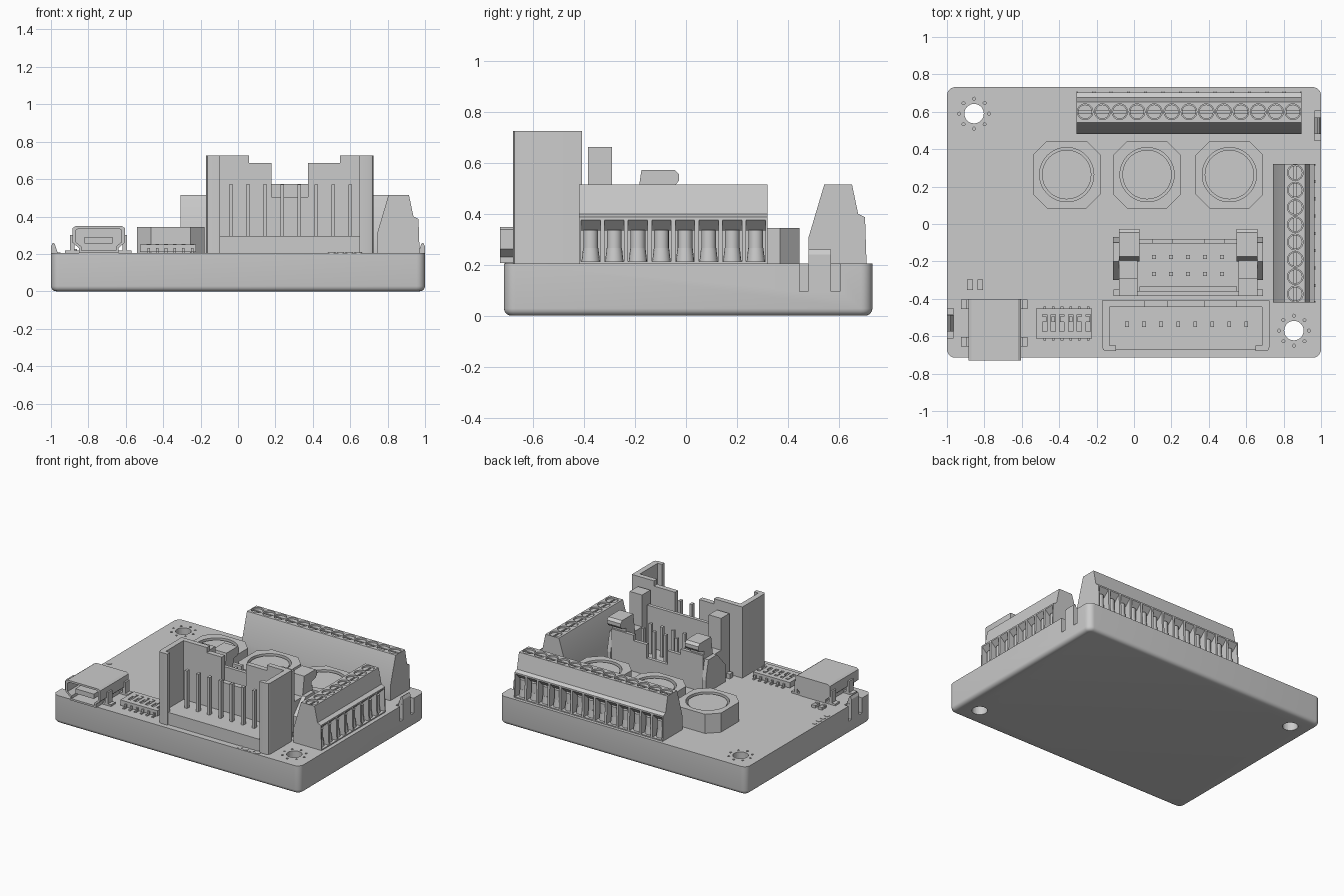
import bpy, bmesh, math
from mathutils import Matrix, Vector

if "Cube" in bpy.data.objects:
    bpy.data.objects.remove(bpy.data.objects["Cube"])

TOP = 0.205  # board surface height


def prism(bm, pts, a, b, axis='z'):
    """Extrude a 2D outline from a to b along an axis."""
    def place(u, v, t):
        return {'x': (t, u, v), 'y': (u, t, v), 'z': (u, v, t)}[axis]
    lo = [bm.verts.new(place(u, v, a)) for u, v in pts]
    hi = [bm.verts.new(place(u, v, b)) for u, v in pts]
    n = len(pts)
    fs = [bm.faces.new(lo), bm.faces.new(hi)]
    fs += [bm.faces.new((lo[i], lo[(i + 1) % n], hi[(i + 1) % n], hi[i])) for i in range(n)]
    bmesh.ops.recalc_face_normals(bm, faces=fs)


def box(bm, x0, x1, y0, y1, z0, z1):
    prism(bm, [(x0, y0), (x1, y0), (x1, y1), (x0, y1)], z0, z1)


def cyl(bm, x, y, r, z0, z1, n=32, r2=None):
    m = Matrix.Translation((x, y, (z0 + z1) / 2))
    bmesh.ops.create_cone(bm, cap_ends=True, segments=n, radius1=r,
                          radius2=r if r2 is None else r2, depth=z1 - z0, matrix=m)


def finish(bm, name, smooth=True):
    me = bpy.data.meshes.new(name)
    bm.to_mesh(me)
    bm.free()
    ob = bpy.data.objects.new(name, me)
    bpy.context.collection.objects.link(ob)
    if smooth:
        bpy.ops.object.select_all(action='DESELECT')
        ob.select_set(True)
        bpy.context.view_layer.objects.active = ob
        bpy.ops.object.shade_smooth_by_angle(angle=math.radians(30))
    return ob


def cut(ob, bm):
    tool = finish(bm, 'cutter', False)
    tool.hide_render = True
    mod = ob.modifiers.new('cut', 'BOOLEAN')
    mod.operation, mod.solver, mod.object = 'DIFFERENCE', 'EXACT', tool
    bpy.context.view_layer.objects.active = ob
    bpy.ops.object.modifier_apply(modifier=mod.name)
    bpy.data.objects.remove(tool)


def rounded(x0, x1, y0, y1, r, n=6):
    pts = []
    for k, (cx, cy) in enumerate([(x1 - r, y1 - r), (x0 + r, y1 - r), (x0 + r, y0 + r), (x1 - r, y0 + r)]):
        for i in range(n + 1):
            a = math.pi / 2 * (k + i / n)
            pts.append((cx + r * math.cos(a), cy + r * math.sin(a)))
    return pts


# Tray base with rounded lower edge, mounting holes and clip slots
HOLES = [(-0.855, 0.59), (0.855, -0.57)]
CLIPS = [(-1, -0.53), (1, 0.525)]
bm = bmesh.new()
prism(bm, rounded(-1, 1, -0.715, 0.732, 0.045), 0, TOP)
low = [e for e in bm.edges if all(v.co.z < 0.001 for v in e.verts)]
bmesh.ops.bevel(bm, geom=low, offset=0.028, segments=4, profile=0.5, affect='EDGES')
base = finish(bm, 'base_tray')
bm = bmesh.new()
for x, y in HOLES:
    cyl(bm, x, y, 0.052, -0.1, 0.4)
    for i in range(8):  # small vias round each hole
        a = math.tau * i / 8
        cyl(bm, x + 0.08 * math.cos(a), y + 0.08 * math.sin(a), 0.008, 0.17, 0.3, 10)
for s, y in CLIPS:
    for d in (-0.062, 0.062):
        xs = sorted((s * 0.965, s * 1.05))
        box(bm, *xs, y + d - 0.017, y + d + 0.017, 0.095, 0.3)
cut(base, bm)

# Retaining clips
bm = bmesh.new()
for s, y in CLIPS:
    prism(bm, [(s, 0.15), (s, 0.24), (s * 0.99, 0.26), (s * 0.98, 0.255), (s * 0.965, 0.21), (s * 0.975, 0.15)],
          y - 0.044, y + 0.044, 'y')
finish(bm, 'side_clips', False)


# Screw terminal blocks, wire openings on local +y
def terminal(name, poles, loc, rot):
    p = 0.0926
    half = poles * p / 2
    xs = [-half + p * (i + 0.5) for i in range(poles)]
    bm = bmesh.new()
    prism(bm, [(-0.118, TOP), (-0.118, 0.31), (-0.057, 0.515), (0.052, 0.515), (0.076, 0.40),
               (0.103, 0.387), (0.109, TOP)], -half, half, 'x')
    body = finish(bm, name + '_housing')
    bm = bmesh.new()
    for x in xs:
        prism(bm, [(0.14, 0.385), (0.14, 0.212), (0.03, 0.212), (0.03, 0.335), (0.06, 0.335), (0.105, 0.378)],
              x - 0.038, x + 0.038, 'x')
        cyl(bm, x, 0, 0.042, 0.46, 0.6, 24)
    cut(body, bm)
    bm = bmesh.new()
    for x in xs:
        cyl(bm, x, 0, 0.038, 0.45, 0.505, 24)
    screws = finish(bm, name + '_screws')
    bm = bmesh.new()
    for x in xs:
        box(bm, x - 0.05, x + 0.05, -0.006, 0.006, 0.49, 0.55)
    cut(screws, bm)
    bm = bmesh.new()
    for x in xs:
        cyl(bm, x, 0.055, 0.029, 0.265, 0.336, 16)
        cyl(bm, x, 0.055, 0.037, 0.205, 0.265, 16, 0.03)
    clamps = finish(bm, name + '_clamps')
    for o in (body, screws, clamps):
        o.location = loc
        o.rotation_euler.z = rot


terminal('rear_terminal', 13, (0.294, 0.6, 0), 0)
terminal('right_terminal', 8, (0.862, -0.05, 0), -math.pi / 2)

# Three power inductors with sunken round cores
for i, x in enumerate((-0.36, 0.07, 0.51)):
    a, b = 0.181, 0.105
    bm = bmesh.new()
    prism(bm, [(x + u, 0.264 + v) for u, v in
               [(a, -b), (a, b), (b, a), (-b, a), (-a, b), (-a, -b), (-b, -a), (b, -a)]], TOP, 0.345)
    shell = finish(bm, f'inductor_shell_{i + 1}', False)
    bm = bmesh.new()
    cyl(bm, x, 0.264, 0.145, 0.28, 0.4, 48)
    cut(shell, bm)
    bm = bmesh.new()
    cyl(bm, x, 0.264, 0.132, 0.27, 0.335, 48)
    finish(bm, f'inductor_core_{i + 1}')

# Tall front connector: open-fronted shroud, stepped back wall, floor and pins
bm = bmesh.new()
half = [(0.373, -0.68), (0.425, -0.68), (0.441, -0.674), (0.4475, -0.658), (0.4475, -0.408)]
inner = [(0.407, -0.445), (0.407, -0.65), (0.373, -0.65)]
right = [(0.277 + u, v) for u, v in half]
left = [(0.277 - u, v) for u, v in reversed(half)]
prism(bm, right + left + [(0.277 - u, v) for u, v in reversed(inner)] +
      [(0.277 + u, v) for u, v in inner], TOP, 0.725)
shroud = finish(bm, 'front_connector_shroud')
bm = bmesh.new()
prism(bm, [(0.06, 0.8), (0.06, 0.687), (0.18, 0.687), (0.18, 0.505), (0.375, 0.505), (0.375, 0.687),
           (0.545, 0.687), (0.545, 0.8)], -0.5, -0.38, 'y')
cut(shroud, bm)
bm = bmesh.new()
box(bm, -0.14, 0.695, -0.67, -0.43, TOP, 0.295)
finish(bm, 'front_connector_floor', False)
bm = bmesh.new()
for i in range(8):
    x = -0.037 + 0.091 * i
    box(bm, x - 0.01, x + 0.01, -0.55, -0.52, 0.28, 0.57)
finish(bm, 'front_connector_pins', False)

# Latched ribbon header behind it
bm = bmesh.new()
box(bm, -0.08, 0.66, -0.36, -0.08, TOP, 0.27)
box(bm, -0.11, 0.69, -0.385, -0.35, TOP, 0.24)
prism(bm, [(-0.08, TOP), (0.66, TOP), (0.66, 0.47), (0.48, 0.47), (0.48, 0.43), (0.375, 0.43), (0.375, 0.33),
           (0.205, 0.33), (0.205, 0.43), (0.1, 0.43), (0.1, 0.47), (-0.08, 0.47)], -0.105, -0.08, 'y')
box(bm, 0.03, 0.55, -0.36, -0.335, TOP, 0.575)
for s in (-1, 1):
    e = 0.289 + s * 0.37
    box(bm, *sorted((e, e - s * 0.1)), -0.36, -0.08, TOP, 0.43)
    box(bm, *sorted((e, e - s * 0.1)), -0.385, -0.29, TOP, 0.663)
    # swinging latch with rounded hook
    prism(bm, [(-0.2, 0.4), (-0.175, 0.572), (-0.045, 0.572), (-0.027, 0.555), (-0.027, 0.53), (-0.045, 0.51),
               (-0.09, 0.5), (-0.1, 0.4)], *sorted((e, e - s * 0.11)), 'x')
    prism(bm, [(-0.3, TOP), (-0.3, 0.33), (-0.2, 0.44), (-0.1, 0.44), (-0.07, 0.3), (-0.07, TOP)],
          *sorted((e, e + s * 0.03)), 'x')
finish(bm, 'ribbon_header_shell', False)
bm = bmesh.new()
for i in range(5):
    for y in (-0.177, -0.267):
        x = 0.107 + 0.091 * i
        box(bm, x - 0.011, x + 0.011, y - 0.011, y + 0.011, 0.26, 0.49)
finish(bm, 'ribbon_header_pins', False)

# Small data socket at the front left edge
def socket_outline(k):
    pts = [(0.14, 0.062), (0.125, 0.072), (-0.125, 0.072), (-0.14, 0.062), (-0.14, -0.015), (-0.105, -0.045),
           (-0.105, -0.07), (0.105, -0.07), (0.105, -0.045), (0.14, -0.015)]
    return [(-0.745 + u * k, 0.276 + v * (k - (1 - k) * 0.6)) for u, v in pts]


bm = bmesh.new()
prism(bm, socket_outline(1), -0.73, -0.4, 'y')
usb = finish(bm, 'data_socket_shell', False)
bm = bmesh.new()
prism(bm, socket_outline(0.88), -0.8, -0.5, 'y')
cut(usb, bm)
bm = bmesh.new()
box(bm, -0.82, -0.67, -0.71, -0.45, 0.255, 0.29)
for y in (-0.63, -0.43):
    box(bm, -0.925, -0.57, y - 0.025, y + 0.025, TOP, 0.218)
    for x in (-0.885, -0.605):
        box(bm, x - 0.012, x + 0.012, y - 0.025, y + 0.025, TOP, 0.3)
finish(bm, 'data_socket_tongue_and_tabs', False)

# Six-way switch with bent legs and sliders
bm = bmesh.new()
box(bm, -0.524, -0.225, -0.612, -0.452, 0.21, 0.25)
switch = finish(bm, 'slide_switch_body', False)
bm, parts = bmesh.new(), bmesh.new()
for i in range(6):
    x = -0.478 + 0.0465 * i
    box(bm, x - 0.012, x + 0.012, -0.575, -0.485, 0.238, 0.3)
    box(parts, x - 0.01, x + 0.01, -0.525, -0.495, 0.23, 0.254)
    box(parts, x - 0.007, x + 0.007, -0.64, -0.428, TOP, 0.213)
    box(parts, x - 0.007, x + 0.007, -0.622, -0.442, TOP, 0.232)
cut(switch, bm)
finish(parts, 'slide_switch_legs', False)

# Two chip resistors and the edge marker dots
bm = bmesh.new()
for x in (-0.877, -0.822):
    box(bm, x - 0.014, x + 0.014, -0.35, -0.3, TOP, 0.222)
    for y in (-0.344, -0.306):
        box(bm, x - 0.016, x + 0.016, y - 0.008, y + 0.008, TOP, 0.225)
finish(bm, 'chip_resistors', False)
bm = bmesh.new()
for i in range(4):
    cyl(bm, -0.968, -0.25 + 0.048 * i, 0.02, 0.2, 0.208, 16)
    cyl(bm, 0.5 + 0.048 * i, -0.69, 0.02, 0.2, 0.208, 16)
finish(bm, 'edge_markers')
